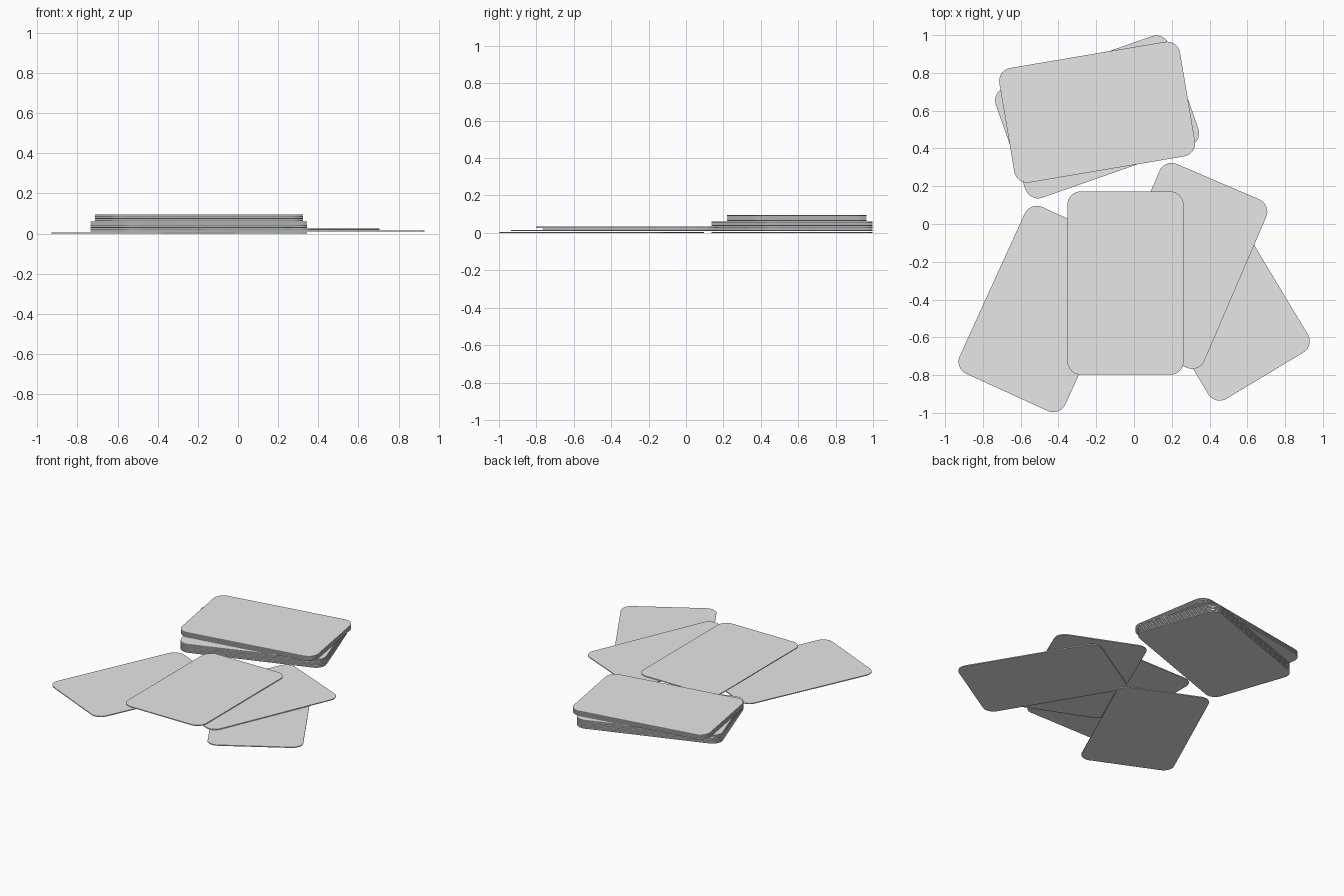
import bpy, bmesh
from math import radians

WIDTH, LENGTH, THICK = 0.615, 0.97, 0.006
RADIUS, PITCH = 0.07, 0.009

cube = bpy.data.objects.get("Cube")
if cube:
    bpy.data.objects.remove(cube, do_unlink=True)

# Single plain card colour
grey = bpy.data.materials.new("light_grey_card")
grey.use_nodes = True
colour = (0.8, 0.8, 0.8, 1)
grey.diffuse_color = colour
grey.node_tree.nodes["Principled BSDF"].inputs["Base Color"].default_value = colour


def card_mesh():
    """Thin rectangle with rounded corners, resting on its base."""
    bm = bmesh.new()
    bmesh.ops.create_cube(bm, size=1)
    bmesh.ops.scale(bm, vec=(WIDTH, LENGTH, THICK), verts=bm.verts)
    bmesh.ops.translate(bm, vec=(0, 0, THICK / 2), verts=bm.verts)
    upright = [e for e in bm.edges
               if abs(e.verts[0].co.z - e.verts[1].co.z) > THICK / 2]
    bmesh.ops.bevel(bm, geom=upright, offset=RADIUS, segments=8,
                    profile=0.5, affect='EDGES')
    mesh = bpy.data.meshes.new("card")
    bm.to_mesh(mesh)
    bm.free()
    mesh.materials.append(grey)
    return mesh


mesh = card_mesh()
cards = []


def place_card(name, x, y, layer, angle):
    card = bpy.data.objects.new(name, mesh)
    card.location = (x, y, layer * PITCH)
    card.rotation_euler.z = radians(angle)
    bpy.context.collection.objects.link(card)
    cards.append(card)


# Loose cards fanned out at the front, lowest first
fan = [("left_edge_card", -0.471, -0.45, -24.5),
       ("far_fan_card", 0.443, -0.387, 31),
       ("tilted_fan_card", 0.254, -0.222, -23.2),
       ("middle_fan_card", -0.045, -0.313, 0)]
fan[0] = ("outer_fan_card",) + fan[0][1:]
for layer, (name, x, y, angle) in enumerate(fan):
    place_card(name, x, y, layer, angle)

# Deck at the back: lower pile, then a twisted upper pile
for layer in range(11):
    if layer < 7:
        place_card(f"lower_deck_card_{layer + 1}", -0.195, 0.567, layer, 109.3)
    else:
        place_card(f"upper_deck_card_{layer - 6}", -0.195, 0.592, layer, 99.6)

# Smooth the rounded corners, keep the rims crisp
bpy.ops.object.select_all(action='DESELECT')
cards[0].select_set(True)
bpy.context.view_layer.objects.active = cards[0]
bpy.ops.object.shade_smooth_by_angle(angle=radians(30))
